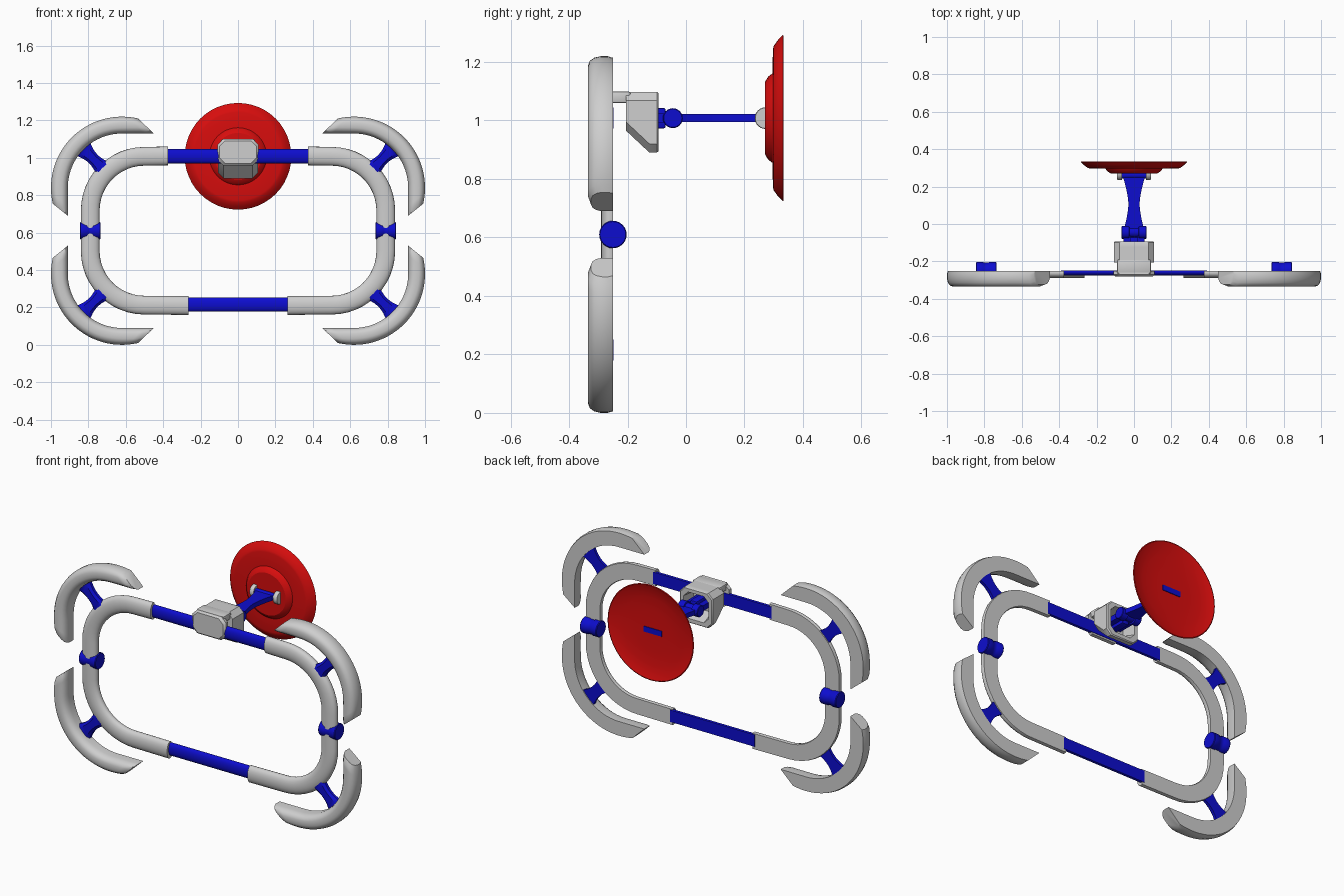
import bpy, bmesh, math
from mathutils import Vector

if "Cube" in bpy.data.objects:
    bpy.data.objects.remove(bpy.data.objects["Cube"])

MID = 0.61      # height of the frame's middle line
HUB = 1.008     # height of the arm and dish axis


def material(name, rgb):
    m = bpy.data.materials.new(name)
    m.diffuse_color = (*rgb, 1)
    m.use_nodes = True
    m.node_tree.nodes["Principled BSDF"].inputs["Base Color"].default_value = m.diffuse_color
    return m


GREY = material("light grey", (0.62, 0.62, 0.62))
BLUE = material("blue", (0.004, 0.004, 0.62))
RED = material("red", (0.68, 0.004, 0.004))


def finish(name, bm, mat, mirror=(False, False), lift=0.0, angle=35):
    bmesh.ops.recalc_face_normals(bm, faces=bm.faces)
    me = bpy.data.meshes.new(name)
    bm.to_mesh(me)
    bm.free()
    ob = bpy.data.objects.new(name, me)
    bpy.context.collection.objects.link(ob)
    me.materials.append(mat)
    ob.location.z = lift
    if any(mirror):
        mod = ob.modifiers.new("mirror", 'MIRROR')
        mod.use_axis = (mirror[0], False, mirror[1])
        mod.use_mirror_merge = False
    bpy.ops.object.select_all(action='DESELECT')
    ob.select_set(True)
    bpy.context.view_layer.objects.active = ob
    bpy.ops.object.shade_smooth_by_angle(angle=math.radians(angle))
    return ob


def loft(name, rings, mat, **kw):
    """Skin a list of closed rings and cap both ends."""
    bm = bmesh.new()
    vs = [[bm.verts.new(p) for p in r] for r in rings]
    n = len(vs[0])
    for a, b in zip(vs, vs[1:]):
        for i in range(n):
            j = (i + 1) % n
            bm.faces.new((a[i], a[j], b[j], b[i]))
    bm.faces.new(vs[0])
    bm.faces.new(vs[-1])
    return finish(name, bm, mat, **kw)


def circle(r, n=32):
    return [(r * math.cos(2 * math.pi * i / n), r * math.sin(2 * math.pi * i / n)) for i in range(n)]


def spool(name, stations, y, z, mat, **kw):
    """Turned part along x from (x, radius) stations."""
    return loft(name, [[(x, y + a, z + b) for a, b in circle(r, 24)] for x, r in stations], mat, **kw)


def box(name, x, y, z, mat, bevel=0.0, **kw):
    bm = bmesh.new()
    bmesh.ops.create_cube(bm, size=1)
    for v in bm.verts:
        v.co = [c[0] + (q + 0.5) * (c[1] - c[0]) for q, c in zip(v.co, (x, y, z))]
    if bevel:
        bmesh.ops.bevel(bm, geom=bm.edges[:], offset=bevel, segments=2, affect='EDGES', profile=0.5)
    return finish(name, bm, mat, **kw)


def domed(half, y_back, y_front, n=10):
    """Flat-backed, round-fronted section as (offset, y) points."""
    lip = (y_front - y_back) * 0.25
    pts = [(-half * 0.93, y_back), (half * 0.93, y_back)]
    for i in range(n + 1):
        a = math.pi * i / n
        pts.append((half * math.cos(a), y_back + lip + (y_front - y_back - lip) * max(math.sin(a), 0.0) ** 0.8))
    return pts


# Frame tube: one side, mirrored left to right
def frame_path():
    pts = [((0.375, 0.40), (0, 1))]
    for s in (1, -1):
        arc = []
        for i in range(13):
            a = math.pi / 2 * i / 12
            d = (math.cos(a), s * math.sin(a))
            arc.append(((0.50 + 0.29 * d[0], s * 0.108 + 0.29 * d[1]), d))
        pts += arc[::-1] if s > 0 else arc
    return pts + [((0.265, -0.40), (0, -1))]


section = domed(0.05, -0.25, -0.29)
loft("frame_tube", [[(p[0] + d[0] * o, y, p[1] + d[1] * o) for o, y in section]
                    for p, d in frame_path()], GREY, mirror=(True, False), lift=MID)

# Straight bars joining the tube halves
bar = domed(0.038, -0.248, -0.276)
for name, w, z in (("top_bar", 0.39, 1.008), ("bottom_bar", 0.28, 0.215)):
    loft(name, [[(x, y, z + o) for o, y in bar] for x in (-w, 0, w)], BLUE)

# Side grips
spool("side_grip", [(0.735, 0.044), (0.739, 0.047), (0.772, 0.047), (0.778, 0.043), (0.802, 0.043),
                    (0.808, 0.047), (0.841, 0.047), (0.845, 0.044)], -0.25, MID, BLUE,
      mirror=(True, False))

# Corner bumpers: rings spanning inner and outer edge curves
bumper_sec = [(0.0, -0.25), (0.0, -0.295), (0.06, -0.315), (0.18, -0.329), (0.35, -0.335), (0.65, -0.335),
              (0.82, -0.329), (0.94, -0.314), (1.0, -0.292), (1.0, -0.268), (0.94, -0.25)]
C = Vector((0.62, 0.23))
rings = []
N = 28
for i in range(N + 1):
    t = i / N
    a = math.radians(-13 + 116 * t)
    outer = C + 0.38 * Vector((math.cos(a), math.sin(a)))
    s = t * (0.15 + 0.29 * math.pi / 2 + 0.17) - 0.15
    b = min(max(s / 0.29, 0), math.pi / 2)
    inner = C + 0.29 * Vector((math.cos(b), math.sin(b)))
    inner += Vector((-max(s - 0.29 * math.pi / 2, 0), min(s, 0)))
    squash = 0.88 if i in (0, N) else 1.0
    ring = []
    for q, y in bumper_sec:
        p = inner.lerp(outer, q)
        ring.append((p.x, -0.25 + (y + 0.25) * squash, p.y))
    rings.append(ring)
loft("corner_bumper", rings, GREY, mirror=(True, True), lift=MID)

# Waisted struts between frame and bumpers
rings = []
for i in range(9):
    t = i / 8
    w = 0.032 + 0.026 * (2 * t - 1) ** 2
    c = Vector((0.71, 0.32)) + Vector((0.125, 0.125)) * t
    k = w * math.sqrt(0.5)
    rings.append([(c.x + s * k, y, c.y - s * k) for s, y in
                  ((-1, -0.255), (1, -0.255), (1, -0.272), (0.6, -0.285), (-0.6, -0.285), (-1, -0.272))])
loft("corner_strut", rings, BLUE, mirror=(True, True), lift=MID)

# Hub housing: chamfered shell, hollow at the back
def octagon(w, z0, z1, y_low, y_high, c=0.03):
    pts = [(-w + c, z0), (w - c, z0), (w, z0 + c), (w, z1 - c), (w - c, z1), (-w + c, z1), (-w, z1 - c), (-w, z0 + c)]
    return [(x, y_low + (y_high - y_low) * (z - z0) / (z1 - z0), z) for x, z in pts]


loft("hub_housing", [octagon(0.108, 0.965, 1.098, -0.205, -0.205),
                     octagon(0.108, 0.89, 1.098, -0.125, -0.125),
                     octagon(0.108, 0.89, 1.098, -0.10, -0.10),
                     octagon(0.103, 0.895, 1.094, -0.094, -0.094),
                     octagon(0.082, 0.917, 1.074, -0.094, -0.094),
                     octagon(0.075, 0.945, 1.068, -0.180, -0.180)], GREY)
# Sleeve over the top bar and the arm reaching the housing
loft("hub_sleeve", [octagon(0.108, 0.962, 1.098, -0.25, -0.25),
                    octagon(0.11, 0.96, 1.10, -0.27, -0.27),
                    octagon(0.10, 0.97, 1.09, -0.282, -0.282)], GREY)
box("hub_bracket", (-0.09, 0.09), (-0.265, -0.19), (1.06, 1.099), GREY, bevel=0.006)

# Swing arm: flat plate with a waist
rings = []
for i in range(13):
    t = i / 12
    y = -0.03 + 0.30 * t
    w = 0.03 + 0.032 * (abs(2 * t - 0.9) / 1.05) ** 1.6
    rings.append([(-w, y, HUB - 0.014), (w, y, HUB - 0.014), (w, y, HUB + 0.014), (-w, y, HUB + 0.014)])
loft("swing_arm", rings, BLUE)

# Hinge knuckles and the tongues running into the housing
spool("hinge_knuckle", [(-0.066, 0.031), (-0.063, 0.034), (-0.026, 0.034), (-0.024, 0.026), (0.024, 0.026),
                        (0.026, 0.034), (0.063, 0.034), (0.066, 0.031)], -0.045, HUB, BLUE)
box("hinge_tongue", (0.02, 0.055), (-0.185, -0.045), (HUB - 0.016, HUB + 0.016), BLUE, mirror=(True, False))
box("hinge_core", (-0.022, 0.022), (-0.185, -0.07), (HUB - 0.035, HUB + 0.035), BLUE, bevel=0.006)

# Dish mount: two ears with a pin
spool("mount_ear", [(0.064, 0.035), (0.067, 0.037), (0.087, 0.037), (0.09, 0.035)], 0.272, HUB, GREY,
      mirror=(True, False))
spool("mount_pin", [(-0.07, 0.02), (0.07, 0.02)], 0.262, HUB, BLUE)

# Stepped dish with a shallow hollow back
profile = [(0.125, 0.271), (0.142, 0.281), (0.153, 0.296), (0.235, 0.297), (0.247, 0.300), (0.268, 0.315),
           (0.285, 0.332), (0.280, 0.334), (0.255, 0.325), (0.20, 0.315), (0.12, 0.311), (0.04, 0.310)]
loft("dish", [[(a, y, HUB + b) for a, b in circle(r, 48)] for r, y in profile], RED, angle=30)
box("dish_slot_plate", (-0.06, 0.06), (0.306, 0.3145), (HUB - 0.016, HUB + 0.016), BLUE)
